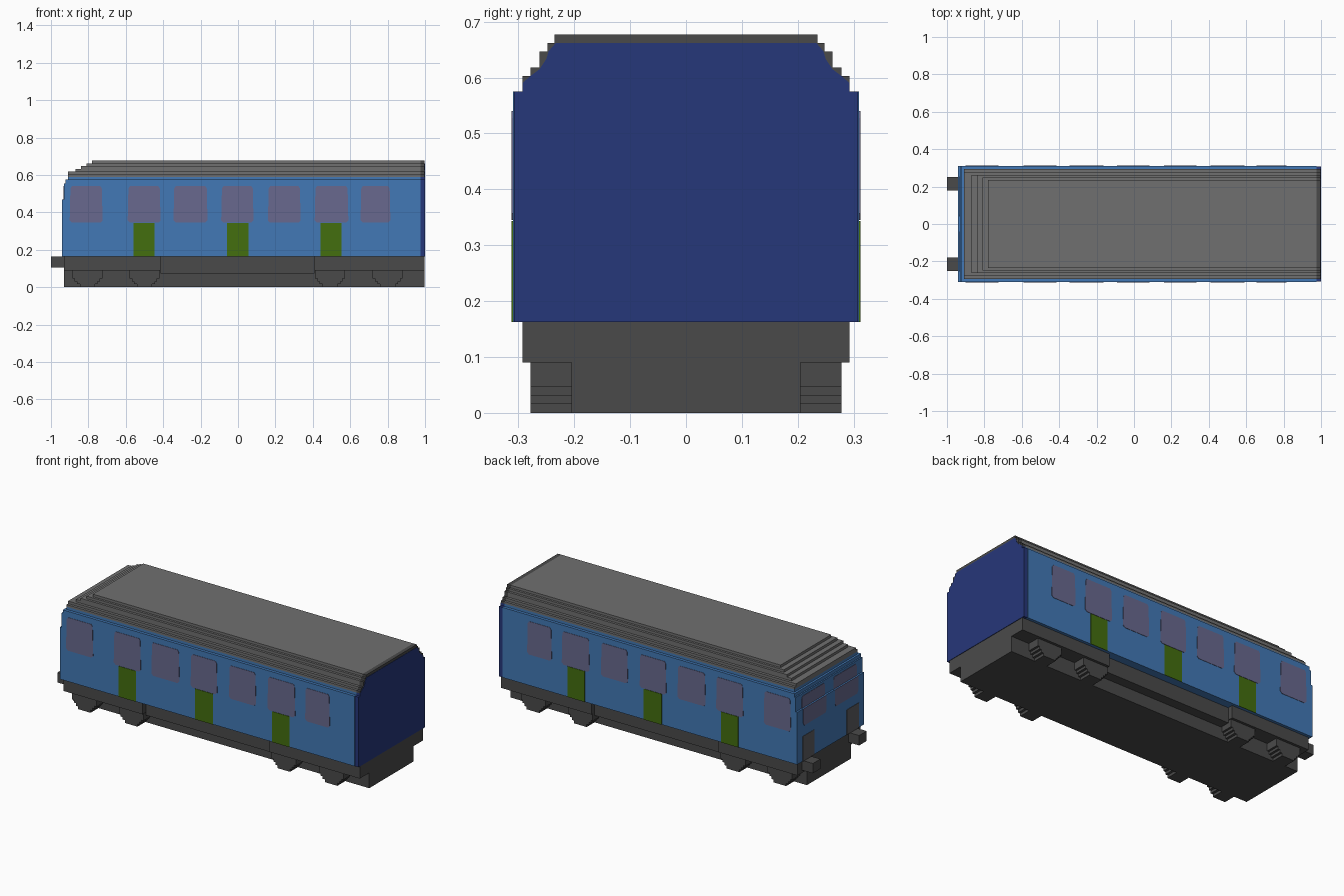
import bpy, bmesh

cube = bpy.data.objects.get("Cube")
if cube:
    bpy.data.objects.remove(cube, do_unlink=True)


def material(name, rgb):
    lin = [((c / 255 + 0.055) / 1.055) ** 2.4 for c in rgb] + [1.0]
    m = bpy.data.materials.new(name)
    m.use_nodes = True
    m.diffuse_color = lin
    m.node_tree.nodes["Principled BSDF"].inputs["Base Color"].default_value = lin
    return m


BLUE = material("body blue", (66, 121, 182))
NAVY = material("end wall navy", (38, 55, 122))
ROOF = material("roof grey", (112, 112, 112))
DARK = material("chassis dark grey", (74, 74, 74))
GLASS = material("window mauve", (104, 105, 142))
GREEN = material("door green", (68, 110, 15))
PANEL = material("end panel grey", (92, 92, 96))


def finish(name, bm, mat):
    bmesh.ops.recalc_face_normals(bm, faces=bm.faces)
    me = bpy.data.meshes.new(name)
    bm.to_mesh(me)
    bm.free()
    me.materials.append(mat)
    ob = bpy.data.objects.new(name, me)
    bpy.context.collection.objects.link(ob)
    return ob


def boxes(name, mat, *ranges):
    """One object made of boxes (x0, x1, y0, y1, z0, z1)."""
    bm = bmesh.new()
    for x0, x1, y0, y1, z0, z1 in ranges:
        vs = bmesh.ops.create_cube(bm, size=1)["verts"]
        for v in vs:
            v.co = (x1 if v.co.x > 0 else x0, y1 if v.co.y > 0 else y0,
                    z1 if v.co.z > 0 else z0)
    return finish(name, bm, mat)


def prism(name, mat, outline, axis, a, b):
    """Extrude an outline (u, z) along x or y from a to b."""
    bm = bmesh.new()
    place = (lambda u, z, t: (t, u, z)) if axis == "x" else (lambda u, z, t: (u, t, z))
    face = bm.faces.new([bm.verts.new(place(u, z, a)) for u, z in outline])
    top = bmesh.ops.extrude_face_region(bm, geom=[face])["geom"]
    for v in (g for g in top if isinstance(g, bmesh.types.BMVert)):
        if axis == "x":
            v.co.x = b
        else:
            v.co.y = b
    return finish(name, bm, mat)


def mirrored(half):
    return half + [(-u, z) for u, z in reversed(half)]


# Body shell, with the cab end stepping back towards the roof
boxes("body_shell", BLUE,
      (-0.94, 0.975, -0.31, 0.31, 0.163, 0.47),
      (-0.93, 0.975, -0.31, 0.31, 0.47, 0.555),
      (-0.922, 0.975, -0.31, 0.31, 0.555, 0.575),
      (-0.91, 0.975, -0.293, 0.293, 0.575, 0.59))

# Stepped roof: front x, half width, bottom, top
STEPS = [(-0.91, 0.293, 0.59, 0.603), (-0.91, 0.278, 0.603, 0.618),
         (-0.87, 0.262, 0.618, 0.633), (-0.84, 0.262, 0.633, 0.647),
         (-0.81, 0.248, 0.647, 0.662), (-0.78, 0.235, 0.662, 0.677)]
boxes("roof", ROOF, *[(x, 0.975, -w, w, a, b) for x, w, a, b in STEPS])
boxes("roof_end_rim", DARK, *[(0.975, 0.998, -w, w, a, b) for x, w, a, b in STEPS])

# Flat navy wall closing the other end
prism("end_wall", NAVY, mirrored([(0.308, 0.163), (0.308, 0.575), (0.293, 0.575),
                                  (0.293, 0.59), (0.278, 0.603), (0.262, 0.615),
                                  (0.25, 0.633), (0.246, 0.647), (0.233, 0.662)]),
      "x", 0.975, 1.0)

# Side windows and doors on both sides
WINDOWS = [(-0.90, -0.724), (-0.59, -0.414), (-0.345, -0.163), (-0.09, 0.083),
           (0.16, 0.335), (0.41, 0.59), (0.655, 0.815)]
DOORS = [(-0.558, -0.446), (-0.06, 0.056), (0.44, 0.553)]
C = 0.012
for side, s in (("right", -1), ("left", 1)):
    for i, (a, b) in enumerate(WINDOWS):
        outline = [(a + C, 0.345), (b - C, 0.345), (b, 0.345 + C), (b - 0.004, 0.54 - C),
                   (b - C, 0.54), (a + C, 0.54), (a + 0.004, 0.54 - C), (a, 0.345 + C)]
        prism(f"{side}_window_{i + 1}", GLASS, outline, "y", s * 0.308, s * 0.312)
    for i, (a, b) in enumerate(DOORS):
        prism(f"{side}_door_{i + 1}", GREEN,
              [(a, 0.163), (b, 0.163), (b, 0.343), (a, 0.343)], "y", s * 0.308, s * 0.3125)

# Cab end: windows follow the step in the wall, panels and buffers below
for side, s in (("right", -1), ("left", 1)):
    prism(f"{side}_cab_window_lower", GLASS,
          [(s * 0.05, 0.37), (s * 0.245, 0.37), (s * 0.255, 0.385), (s * 0.255, 0.47),
           (s * 0.04, 0.47), (s * 0.04, 0.385)], "x", -0.942, -0.938)
    prism(f"{side}_cab_window_upper", GLASS,
          [(s * 0.04, 0.47), (s * 0.255, 0.47), (s * 0.255, 0.525), (s * 0.245, 0.54),
           (s * 0.05, 0.54), (s * 0.04, 0.525)], "x", -0.932, -0.928)
    y0, y1 = sorted((s * 0.15, s * 0.26))
    boxes(f"{side}_cab_panel", PANEL, (-0.942, -0.938, y0, y1, 0.163, 0.31))
    y0, y1 = sorted((s * 0.18, s * 0.25))
    boxes(f"{side}_buffer", DARK, (-1.0, -0.92, y0, y1, 0.105, 0.163))

# Chassis: wide ends, slimmer middle, deep central underframe
boxes("chassis", DARK,
      (-0.93, -0.415, -0.293, 0.293, 0.09, 0.163),
      (0.41, 0.997, -0.293, 0.293, 0.09, 0.163),
      (-0.415, 0.41, -0.262, 0.262, 0.073, 0.163),
      (-0.93, 0.997, -0.205, 0.205, 0.0, 0.09))

# Stepped wheel blocks
WHEEL = mirrored([(0.08, 0.092), (0.08, 0.046), (0.068, 0.046), (0.068, 0.031),
                  (0.055, 0.031), (0.055, 0.016), (0.041, 0.016), (0.041, 0.0)])
for i, cx in enumerate((-0.805, -0.5, 0.492, 0.8)):
    for side, s in (("right", -1), ("left", 1)):
        prism(f"{side}_wheel_{i + 1}", DARK, [(cx + u, z) for u, z in WHEEL],
              "y", s * 0.2, s * 0.278)
